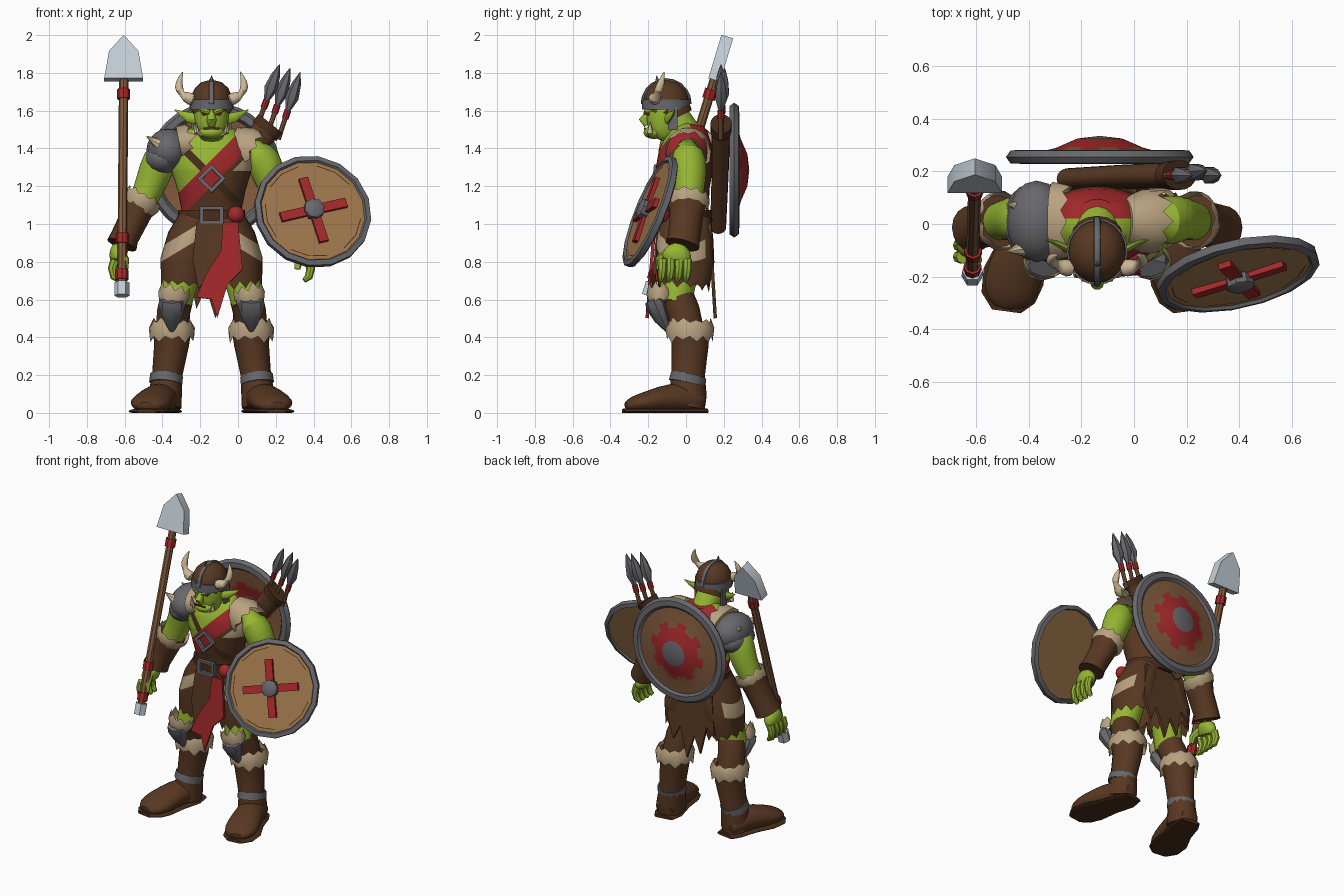
import bpy, bmesh, math, random
from mathutils import Vector, Matrix

random.seed(4)
if "Cube" in bpy.data.objects:
    bpy.data.objects.remove(bpy.data.objects["Cube"])
CX = -0.14  # body centre line; all parts are measured from it


def material(name, code):
    m = bpy.data.materials.new(name)
    m.use_nodes = True
    srgb = [int(code[i:i + 2], 16) / 255 for i in (0, 2, 4)]
    col = [((c + 0.055) / 1.055) ** 2.4 for c in srgb] + [1]
    m.diffuse_color = col
    m.node_tree.nodes["Principled BSDF"].inputs["Base Color"].default_value = col
    return m


SKIN = material("green skin", "96B632")
LEATHER = material("brown leather", "583822")
RED = material("red cloth", "A3282B")
IRON = material("dark iron", "68676C")
STEEL = material("pale steel", "C4CED6")
FUR = material("beige fur", "B9A280")
HORN = material("horn", "CDB894")
WOOD = material("shield wood", "9F774C")
SHAFT = material("shaft wood", "805A3C")
DARK = material("dark leather", "472C1A")


def finish(bm, name, mats, s=1, rule=None, cuts=(), sub=0):
    """Cut, paint, mirror about the centre line and link the mesh."""
    for co, no in cuts:
        bmesh.ops.bisect_plane(bm, geom=bm.verts[:] + bm.edges[:] + bm.faces[:],
                               plane_co=co, plane_no=no)
    if rule:
        for f in bm.faces:
            f.material_index = rule(f.calc_center_median())
    for v in bm.verts:
        v.co.x = v.co.x * s + CX
    bmesh.ops.recalc_face_normals(bm, faces=bm.faces)
    me = bpy.data.meshes.new(name)
    bm.to_mesh(me)
    bm.free()
    for m in mats if isinstance(mats, list) else [mats]:
        me.materials.append(m)
    ob = bpy.data.objects.new(name, me)
    bpy.context.collection.objects.link(ob)
    bpy.ops.object.select_all(action='DESELECT')
    ob.select_set(True)
    bpy.context.view_layer.objects.active = ob
    bpy.ops.object.shade_smooth_by_angle(angle=math.radians(42))
    if sub:
        ob.modifiers.new("smooth", 'SUBSURF').levels = sub
        ob.modifiers["smooth"].render_levels = sub


def loft(name, rings, mats, n=16, jag=(0, 0), **kw):
    """Skin elliptical rings (x, y, z, rx, ry); jag makes ragged open ends."""
    bm = bmesh.new()
    pts = [Vector(r[:3]) for r in rings]
    last, loops = len(rings) - 1, []
    for i, r in enumerate(rings):
        t = (pts[min(i + 1, last)] - pts[max(i - 1, 0)]).normalized()
        ref = Vector((0, 1, 0)) if abs(t.x) > 0.8 else Vector((1, 0, 0))
        a = (ref - t * ref.dot(t)).normalized()
        b = t.cross(a)
        rag = -jag[0] if i == 0 else jag[1] if i == last else 0
        loop = []
        for k in range(n):
            w = math.tau * k / n
            p = pts[i] + a * r[3] * math.cos(w) + b * r[-1] * math.sin(w)
            p += t * rag * (k % 2) * random.uniform(0.4, 1.3)
            p.z = max(p.z, 0)
            loop.append(bm.verts.new(p))
        loops.append(loop)
    for lo, hi in zip(loops, loops[1:]):
        for k in range(n):
            j = (k + 1) % n
            bm.faces.new((lo[k], lo[j], hi[j], hi[k]))
    for loop, rag in ((loops[0], jag[0]), (loops[-1], jag[1])):
        if not rag:
            bm.faces.new(loop)
    finish(bm, name, mats, **kw)


def frame(origin, axis, roll=0):
    turn = Vector(axis).to_track_quat('Z', 'Y').to_matrix().to_4x4()
    return Matrix.Translation(origin) @ turn @ Matrix.Rotation(math.radians(roll), 4, 'Z')


def lathe(name, profile, mats, mx, n=32, pick=None):
    """Revolve (radius, height) points; pick(segment, step) chooses the colour."""
    bm = bmesh.new()
    loops = [[bm.verts.new(mx @ Vector((r * math.cos(math.tau * k / n), r * math.sin(math.tau * k / n), h)))
              for k in range(n)] for r, h in profile]
    for i in range(len(loops) - 1):
        for k in range(n):
            j = (k + 1) % n
            f = bm.faces.new((loops[i][k], loops[i][j], loops[i + 1][j], loops[i + 1][k]))
            f.material_index = pick(i, k) if pick else 0
    bmesh.ops.remove_doubles(bm, verts=bm.verts, dist=1e-5)
    finish(bm, name, mats)


def plate(name, outline, mats, mx, depth, **kw):
    bm = bmesh.new()
    f = bm.faces.new([bm.verts.new((x, y, -depth / 2)) for x, y in outline])
    ext = bmesh.ops.extrude_face_region(bm, geom=[f])["geom"]
    bmesh.ops.translate(bm, verts=[v for v in ext if isinstance(v, bmesh.types.BMVert)], vec=(0, 0, depth))
    bm.transform(mx)
    finish(bm, name, mats, **kw)


def box(name, size, mats, mx, **kw):
    x, y = size[0] / 2, size[1] / 2
    plate(name, [(-x, -y), (x, -y), (x, y), (-x, y)], mats, mx, size[2], **kw)


def ball(name, centre, radii, mats, **kw):
    bm = bmesh.new()
    bmesh.ops.create_uvsphere(bm, u_segments=16, v_segments=10, radius=1,
                              matrix=Matrix.Translation(centre) @ Matrix.Diagonal((*radii, 1)))
    finish(bm, name, mats, **kw)


# Torso with red sash, strap, fur trim and tunic painted by cut planes
def torso_colour(c):
    sash, strap = c.x - c.z + 1.27, c.x + c.z - 1.25
    if c.y > 0.02:
        return 1 if c.z > 1.4 and abs(c.x) < 0.17 else 2
    if abs(sash) < 0.07:
        return 1
    if abs(strap) < 0.03 and c.z > 1.12:
        return 4
    if c.z < 1.12:
        return 2
    if sash < 0:
        return 0
    return 3 if sash > 0.1 and c.z > 1.28 else 2


cuts = [((0, 0.02, 0), (0, 1, 0))]
cuts += [((d, 0, 1.27), (1, 0, -1)) for d in (-0.07, 0.07, 0.1)]
cuts += [((d, 0, 1.25), (1, 0, 1)) for d in (-0.03, 0.03)]
cuts += [((0, 0, z), (0, 0, 1)) for z in (1.12, 1.28, 1.4)]
cuts += [((x, 0, 0), (1, 0, 0)) for x in (-0.17, 0.17)]
loft("torso", [(0, 0, 0.98, .165, .12), (0, 0, 1.08, .16, .12), (0, -.01, 1.18, .18, .135),
               (0, -.01, 1.29, .215, .15), (0, 0, 1.37, .225, .145), (0, .01, 1.44, .2, .125),
               (0, .015, 1.495, .13, .1), (0, .02, 1.53, .08, .075)],
     [SKIN, RED, LEATHER, FUR, DARK], n=32, cuts=cuts, rule=torso_colour)
loft("neck", [(0, .03, 1.42, .09), (0, -.02, 1.5, .085), (0, -.07, 1.58, .08)], SKIN)
loft("shoulder_fur", [(.1, .01, 1.43, .09), (.17, .01, 1.4, .12), (.2, .01, 1.385, .122)],
     FUR, n=20, jag=(0, .045))

# Belt, buckles and hanging cloth
loft("belt", [(0, 0, 1.01, .182, .14), (0, 0, 1.075, .176, .136)], DARK, n=24)
rim = [(.05, -.012), (.05, .012), (.075, .012), (.075, -.012), (.05, -.012)]
lathe("belt_buckle", rim, IRON, frame((0, -.145, 1.048), (0, -1, 0)) @ Matrix.Diagonal((1.2, .85, 1, 1))
      @ Matrix.Rotation(math.pi / 4, 4, 'Z'), n=4)
lathe("chest_buckle", rim, IRON, frame((0, -.165, 1.24), (0, -1, .1)), n=4)
ball("sash_knot", (.13, -.125, 1.05), (.045, .04, .045), RED)
front = frame((0, -.165, 1.01), (0, -1, .08))
plate("red_cloth", [(.06, 0), (.14, 0), (.165, -.25), (.085, -.33), (.03, -.51), (0, -.41),
                    (-.08, -.4), (-.03, -.28), (.05, -.15)], RED, front, .018)
plate("loincloth", [(-.08, 0), (.08, 0), (.07, -.28), (.02, -.33), (-.02, -.28), (-.07, -.36),
                    (-.1, -.2)], LEATHER, frame((0, -.145, 1.01), (0, -1, .08)), .018)
plate("tail_cloth", [(-.15, 0), (.15, 0), (.18, -.3), (.12, -.26), (.08, -.45), (.03, -.34), (-.02, -.5),
                     (-.08, -.3), (-.13, -.4), (-.18, -.25)], LEATHER,
      frame((0, .125, 1.0), (0, 1, .06)), .018)

# Limbs, mirrored about the centre line
for s, side in ((-1, "right"), (1, "left")):
    loft(side + "_arm", [(.18, .01, 1.42, .08), (.255, .01, 1.38, .1), (.298, .02, 1.28, .093),
                         (.338, .02, 1.17, .078), (.4, 0, 1.05, .07), (.47, -.03, .87, .045)], SKIN, s=s, sub=1)
    loft(side + "_bracer", [(.375, .01, 1.12, .09, .1), (.41, 0, 1.03, .078, .088), (.46, -.01, .93, .075, .085),
                            (.475, -.02, .89, .082, .092)], LEATHER, s=s)
    loft(side + "_arm_fur", [(.388, .01, 1.09, .09, .097), (.372, .012, 1.115, .104, .113),
                             (.361, .015, 1.135, .1, .108)], FUR, s=s, n=20, jag=(.012, .025))
    loft(side + "_palm", [(.475, -.03, .89, .045), (.495, -.045, .85, .05, .08), (.505, -.055, .79, .04, .085)],
         SKIN, s=s, sub=1)
    for i in range(4):
        y = -.125 + i * .044
        loft(side + "_finger", [(.51, y, .81, .026), (.525, y, .765, .024), (.515, y - .005, .72, .021),
                                (.49, y - .01, .7, .013)], SKIN, s=s, n=8)
    loft(side + "_thumb", [(.48, -.09, .85, .028), (.46, -.14, .81, .024), (.455, -.145, .76, .015)], SKIN, s=s, n=8)

    # Shorts with a fur patch on each hip, bare thighs, wrapped shins
    loft(side + "_shorts", [(.07, 0, 1.02, .105, .135), (.11, -.005, .92, .125, .15),
                            (.14, -.005, .8, .132, .155), (.148, -.01, .69, .12, .138)], [LEATHER, FUR], s=s, n=24,
         jag=(0, .035), cuts=[((.15, 0, .87), (.6, 0, 1)), ((.15, 0, .95), (.6, 0, 1)), ((.07, 0, 0), (1, 0, 0))],
         rule=lambda c: 1 if c.x > .07 and -.04 < (c.x - .15) * .6 + c.z - .91 < .04 and c.y < .1 else 0)
    loft(side + "_thigh", [(.11, -.02, .9, .09), (.165, -.04, .7, .095), (.19, -.055, .58, .085)], SKIN, s=s)
    loft(side + "_shin", [(.185, -.04, .6, .088), (.2, -.015, .54, .088), (.21, .01, .42, .088)], LEATHER, s=s)
    loft(side + "_knee_guard", [(.21, -.09, .425, .01), (.21, -.13, .5, .05, .04), (.21, -.16, .57, .073, .055),
                                (.21, -.175, .6, .066, .045)], IRON, s=s, n=8)
    loft(side + "_knee_fur", [(.205, -.14, .595, .075, .06), (.2, -.14, .625, .084, .07), (.195, -.14, .645, .08, .06)],
         FUR, s=s, jag=(.012, .035))

    # Boots
    loft(side + "_boot_leg", [(.21, .018, .45, .105), (.212, .022, .36, .092, .098), (.235, .012, .2, .08, .088),
                              (.245, .01, .1, .088, .1), (.25, .0, .03, .09, .1)], LEATHER, s=s)
    loft(side + "_boot_foot", [(.235, .105, .05, .06, .05), (.245, .04, .07, .09, .08), (.28, -.08, .08, .092, .085),
                               (.318, -.2, .055, .115, .062), (.338, -.28, .045, .1, .045), (.345, -.325, .03, .05, .025)],
         LEATHER, s=s, sub=1)
    loft(side + "_sole", [(.235, .11, .008, .065, .016), (.245, .04, .008, .092, .018), (.28, -.08, .008, .095, .018),
                          (.318, -.2, .008, .118, .018), (.338, -.28, .008, .104, .018), (.345, -.332, .008, .055, .014)],
         DARK, s=s)
    loft(side + "_ankle_band", [(.243, .005, .155, .088, .098), (.238, .015, .2, .087, .095)], IRON, s=s, n=12)
    loft(side + "_boot_fur", [(.21, .02, .405, .118, .12), (.21, .02, .45, .122, .13), (.21, .02, .48, .1, .11)],
         FUR, s=s, n=20, jag=(.028, .02))

    # Head pieces that come in pairs
    loft(side + "_ear", [(.07, -.1, 1.555, .018, .03), (.12, -.09, 1.565, .014, .028), (.16, -.07, 1.585, .01, .015),
                         (.195, -.06, 1.605, .002)], SKIN, s=s, n=10)
    loft(side + "_horn", [(.085, -.17, 1.655, .038), (.14, -.165, 1.67, .036), (.172, -.145, 1.705, .029),
                          (.176, -.13, 1.75, .02), (.15, -.115, 1.81, .002)], HORN, s=s, n=10, sub=1)
    loft(side + "_tusk", [(.05, -.19, 1.475, .014), (.078, -.19, 1.485, .016), (.083, -.19, 1.54, .002)],
         HORN, s=s, n=8)
    ball(side + "_eye", (.038, -.2, 1.583), (.016, .01, .008), RED, s=s)
    loft(side + "_brow", [(.01, -.212, 1.59, .014), (.05, -.205, 1.605, .016), (.085, -.16, 1.6, .01)], SKIN, s=s, n=8)
    box(side + "_cheek_guard", (.05, .12, .014), IRON, frame((.1, -.07, 1.56), (1, 0, 0)), s=s)

# Head and helmet
loft("head", [(0, -.15, 1.45, .05, .05), (0, -.13, 1.475, .075, .08), (0, -.115, 1.53, .09, .098),
              (0, -.105, 1.6, .094, .105), (0, -.1, 1.66, .09, .1)], SKIN, n=20, sub=1)
ball("jaw", (0, -.17, 1.485), (.068, .055, .035), SKIN)
loft("nose", [(0, -.195, 1.595, .016), (0, -.225, 1.55, .026), (0, -.205, 1.525, .02)], SKIN, n=10)
box("mouth", (.085, .01, .008), DARK, frame((0, -.219, 1.505), (0, -1, 0)))
loft("helmet_dome", [(0, -.105, 1.63, .112, .122), (0, -.105, 1.68, .107, .117), (0, -.105, 1.72, .088, .096),
                     (0, -.105, 1.75, .055, .06), (0, -.105, 1.762, .01, .01)], LEATHER, n=20)
loft("helmet_band", [(0, -.105, 1.605, .116, .127), (0, -.105, 1.66, .116, .127)], IRON, n=20)
loft("neck_guard", [(0, -.08, 1.62, .108, .1), (0, -.055, 1.585, .1, .09), (0, -.045, 1.565, .098, .085)], LEATHER)
loft("helmet_crest", [(0, -.105 + .123 * math.cos(w), 1.635 + .125 * math.sin(w), .014, .012)
                      for w in (math.pi * i / 10 for i in range(11))], IRON, n=8)
loft("helmet_spike", [(0, -.15, 1.74, .018), (0, -.155, 1.785, .002)], IRON, n=6)

# Spiked shoulder armour on the right
ball("pauldron", (-.23, .01, 1.39), (.115, .155, .115), IRON)
ball("pauldron_lower", (-.26, .01, 1.345), (.095, .14, .085), IRON)
loft("pauldron_fur", [(-.17, .01, 1.42, .15, .1), (-.12, .01, 1.43, .14, .1)], FUR, n=20, jag=(0, .04))
for y in (-.085, .06):
    loft("pauldron_spike", [(-.25, y, 1.405, .045), (-.345, y * 1.25, 1.465, .002)], HORN, n=8)

# Spear
foot, along = Vector((-.475, -.2, .62)), Vector((.01, .355, 1.16))


def spear_piece(name, a, b, r, mats, n=8):
    loft(name, [(*(foot + along * t), r) for t in (a, b)], mats, n=n)


spear_piece("spear_shaft", 0, 1, .025, SHAFT)
spear_piece("spear_butt", 0, .06, .04, STEEL, 6)
for t in (.095, .26, .92):
    spear_piece("spear_band", t - .022, t + .022, .034, RED)
plate("spear_head", [(-.103, 0), (.103, 0), (.078, .15), (0, .24), (-.078, .15)], STEEL,
      frame(foot + along * .985, (0, -1, .3)), .065)

# Hand shield with stitched edge, red cross and iron boss
face = frame((.535, -.19, 1.065), (.2, -.9, .37), 13)
lathe("hand_shield", [(0, -.012), (.285, -.012), (.29, -.025), (.315, -.015), (.315, .015), (.288, .022),
                      (.28, .01), (.262, .011), (.257, .011), (0, .018)], [WOOD, IRON, DARK], face, n=16,
      pick=lambda i, k: 1 if 1 <= i <= 5 else 2 if i == 7 and k % 3 else 0)
for i in range(4):
    arm = face @ Matrix.Rotation(math.pi / 2 * i, 4, 'Z') @ Matrix.Translation((.11, 0, .022))
    box("shield_cross", (.15, .05, .028), RED, arm)
lathe("shield_boss", [(0, 0), (.055, 0), (.055, .055), (.04, .065), (0, .065)], IRON, face, n=8)

# Back shield: iron rim, wooden bowl, toothed red patch, iron boss
bowl = [(0, .08), (.085, .07), (.165, .035), (.2, .026), (.29, .014)]
edge = [(.29, -.008), (.305, -.026), (.34, -.024), (.357, 0), (.34, .024), (.305, .027)]
hollow = [(r, h - .014) for r, h in bowl]
colours = [1, 2, 3, 0, 1, 1, 1, 1, 1, 1, 1, 0, 3, 2, 1]
lathe("back_shield", hollow + edge + bowl[::-1], [SHAFT, IRON, RED], frame((.01, .255, 1.285), (0, 1, 0)),
      pick=lambda i, k: (k // 2 % 2) * 2 if colours[i] == 3 else colours[i])

# Quiver and arrows
loft("quiver", [(-.11, .17, .98, .055, .042), (.09, .18, 1.25, .062, .045), (.3, .185, 1.515, .074, .05)], LEATHER)
loft("quiver_rim", [(.28, .184, 1.49, .08, .055), (.312, .186, 1.53, .082, .057)], DARK)
for i in range(3):
    a = Vector((.25 + .057 * i, .185, 1.54 - .03 * i))
    d = Vector((.36 + .055 * i, .185 + .02 * (i % 2), 1.845 - .02 * i)) - a
    loft("arrow_shaft", [(*(a - d * .1), .013), (*(a + d * .5), .013)], SHAFT, n=8)
    loft("arrow_band", [(*(a + d * .24), .018), (*(a + d * .38), .018)], RED, n=8)
    loft("arrow_head", [(*(a + d * t), r) for t, r in ((.36, .012), (.58, .036), (.8, .025), (1, .002))], IRON, n=6)
